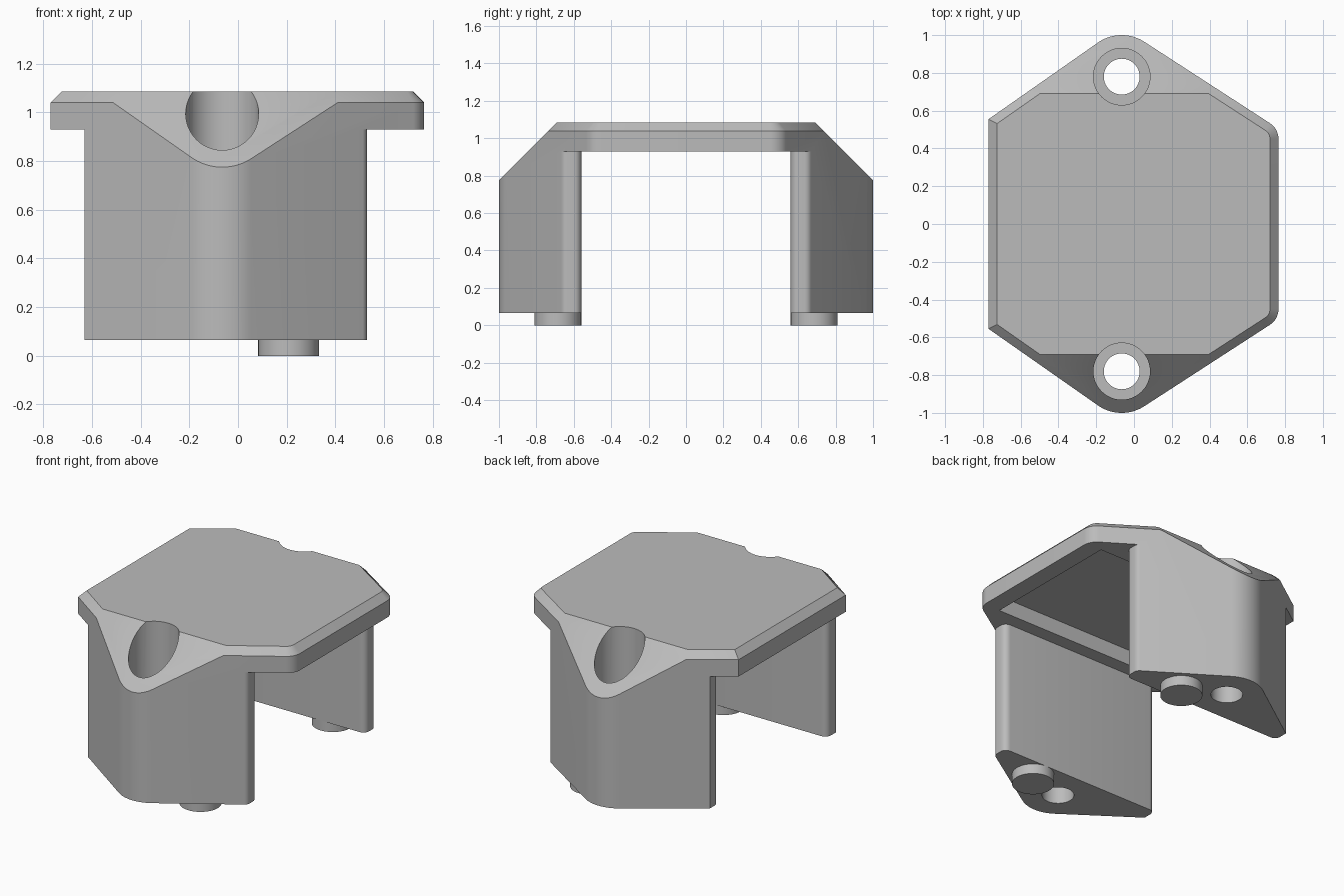
import bpy, bmesh
from math import sin, cos, radians, atan2, acos, asin, tan, pi, hypot
from mathutils import Vector

cube = bpy.data.objects.get("Cube")
if cube:
    bpy.data.objects.remove(cube, do_unlink=True)

# Main dimensions
TOP, RIM, UNDER, FOOT = 1.085, 1.04, 0.93, 0.065
BOLT = Vector((-0.065, 0.78))      # bolt hole centre, mirrored in y
EAR_R = 0.22
CORNER, CORNER_R = Vector((0.665, 0.45)), 0.10
SHARP = Vector((-0.77, 0.555))
PEG = Vector((0.208, 0.685))

grey = bpy.data.materials.new("plain grey")
grey.use_nodes = True
colour = (0.5, 0.5, 0.5, 1)
grey.diffuse_color = colour
grey.node_tree.nodes["Principled BSDF"].inputs["Base Color"].default_value = colour

# Angles at which the straight walls touch the rounded ear
span = CORNER - BOLT
RIGHT_N = atan2(span.y, span.x) + acos((EAR_R - CORNER_R) / span.length)
back = BOLT - SHARP
LEFT_N = atan2(back.y, back.x) + asin(EAR_R / back.length) + pi / 2


def arc(c, r, a0, a1, steps=12):
    return [Vector((c[0] + r * cos(a0 + (a1 - a0) * i / steps),
                    c[1] + r * sin(a0 + (a1 - a0) * i / steps))) for i in range(steps + 1)]


def mirrored(half):
    """Close a half profile by reflecting it across y = 0."""
    return half + [Vector((p.x, -p.y)) for p in reversed(half)]


def outline(inset=0):
    """Plan of the cover, shrunk by the inset."""
    slide = inset * (1 + cos(LEFT_N)) / sin(LEFT_N)
    corner = Vector((SHARP.x + inset, SHARP.y - slide))
    return mirrored(arc(CORNER, CORNER_R - inset, 0, RIGHT_N)
                    + arc(BOLT, EAR_R - inset, RIGHT_N, LEFT_N, 20) + [corner])


def finish(name, bm):
    bmesh.ops.recalc_face_normals(bm, faces=bm.faces)
    mesh = bpy.data.meshes.new(name)
    bm.to_mesh(mesh)
    bm.free()
    ob = bpy.data.objects.new(name, mesh)
    ob.data.materials.append(grey)
    bpy.context.collection.objects.link(ob)
    return ob


def loft(layers):
    """Solid through matching plan profiles at given heights."""
    bm = bmesh.new()
    rings = [[bm.verts.new((p.x, p.y, z)) for p in pts] for pts, z in layers]
    for low, high in zip(rings, rings[1:]):
        for i in range(len(low)):
            j = (i + 1) % len(low)
            bm.faces.new((low[i], low[j], high[j], high[i]))
    bm.faces.new(list(reversed(rings[0])))
    bm.faces.new(rings[-1])
    return bm


def prism(name, pts, z0, z1):
    return finish(name, loft([(pts, z0), (pts, z1)]))


def disc(c, r):
    return arc(c, r, 0, 2 * pi, 48)[:-1]


def activate(ob):
    bpy.ops.object.select_all(action='DESELECT')
    ob.select_set(True)
    bpy.context.view_layer.objects.active = ob


def carve(ob, cutter):
    cutter.hide_render = True
    activate(ob)
    mod = ob.modifiers.new("cut", 'BOOLEAN')
    mod.operation, mod.solver, mod.object = 'DIFFERENCE', 'EXACT', cutter
    bpy.ops.object.modifier_apply(modifier=mod.name)
    bpy.data.objects.remove(cutter, do_unlink=True)


# Full column with a chamfered top edge
bm = loft([(outline(), FOOT), (outline(), RIM), (outline(TOP - RIM), TOP)])

# Sloped ears at front and back
for side in (1, -1):
    cut = bmesh.ops.bisect_plane(bm, geom=bm.verts[:] + bm.edges[:] + bm.faces[:],
                                 plane_co=(0, side * 0.69, TOP), plane_no=(0, side, 1),
                                 clear_outer=True)
    edges = [e for e in cut["geom_cut"] if isinstance(e, bmesh.types.BMEdge)]
    bmesh.ops.edgeloop_fill(bm, edges=edges)
cover = finish("cover_with_legs", bm)

# Clear the space around and between the two legs
INNER, END, START, R = 0.56, 0.53, -0.63, 0.04
normal = Vector((cos(RIGHT_N), sin(RIGHT_N)))
wall = normal.dot(CORNER) + CORNER_R
outer = Vector((END - R, (wall - R - normal.x * (END - R)) / normal.y))
half = [Vector((1.3, 1.3)), outer + normal * 0.7]
half += arc(outer, R, RIGHT_N, 0, 6)
half += arc((END - R, INNER + R), R, 0, -pi / 2, 6)
half += arc((START + R, INNER + R), R, -pi / 2, -pi, 6)
half += [Vector((START, 1.3)), Vector((-1.3, 1.3))]
carve(cover, prism("leg_space_cutter", mirrored(half), -0.2, UNDER))

# Shallow recess under the lid
recess = mirrored([Vector((0.65, 0.47)), Vector((-0.65, 0.47))])
carve(cover, prism("recess_cutter", recess, UNDER - 0.2, UNDER + 0.10))

# Stepped bolt holes and locating pegs
for side, label in ((-1, "front"), (1, "back")):
    at = (BOLT.x, side * BOLT.y)
    carve(cover, prism("bore_cutter", disc(at, 0.095), -0.2, 1.3))
    carve(cover, prism("counterbore_cutter", disc(at, 0.15), 0.4, 1.3))
    peg = prism(label + "_peg", disc((PEG.x, side * PEG.y), 0.125), 0, FOOT + 0.01)
    activate(peg)
    bpy.ops.object.shade_smooth_by_angle(angle=radians(30))

activate(cover)
bpy.ops.object.shade_smooth_by_angle(angle=radians(30))
